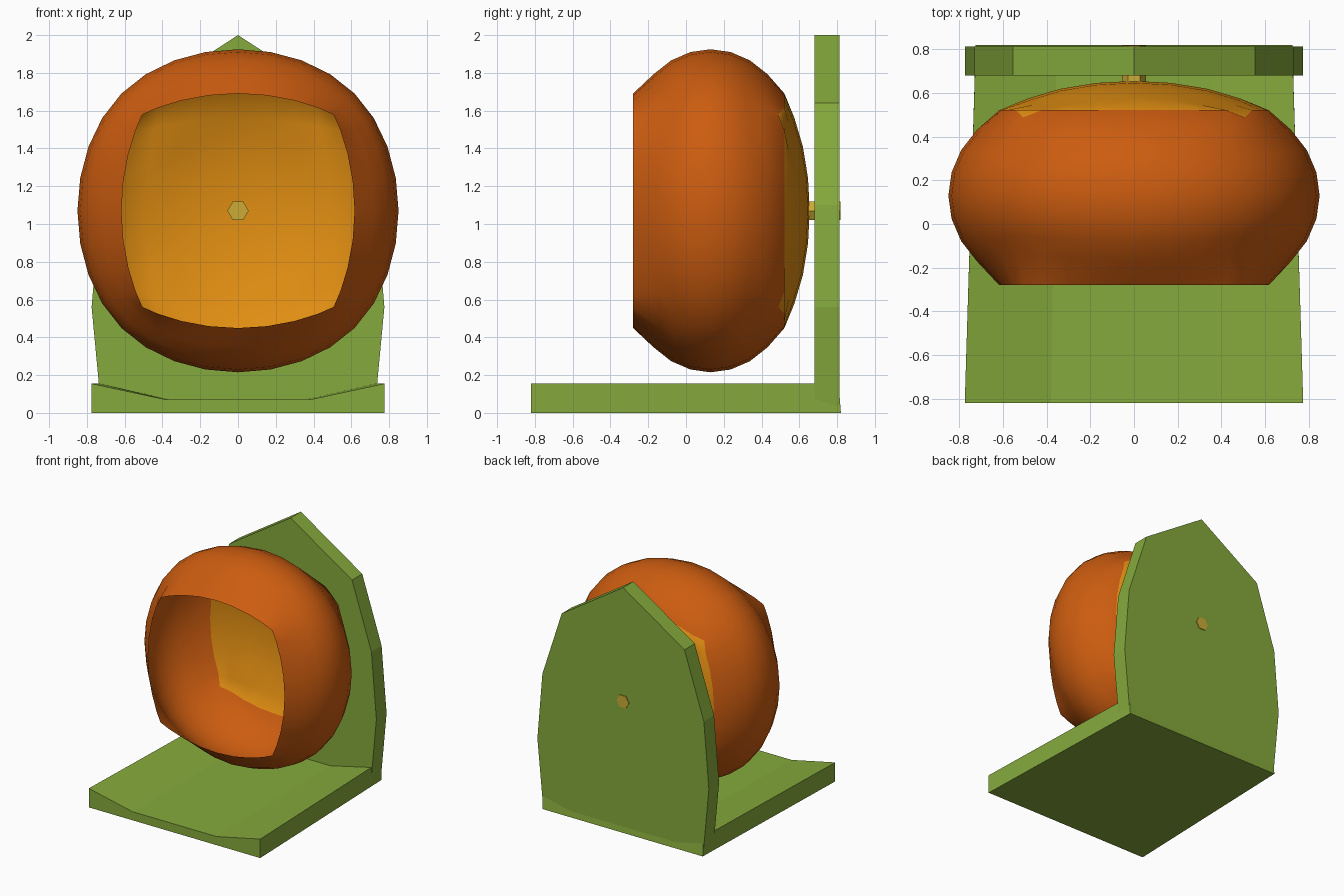
import bpy, bmesh, math

if "Cube" in bpy.data.objects:
    bpy.data.objects.remove(bpy.data.objects["Cube"])


def material(name, rgb):
    m = bpy.data.materials.new(name)
    m.diffuse_color = (*rgb, 1)
    m.use_nodes = True
    m.node_tree.nodes["Principled BSDF"].inputs["Base Color"].default_value = m.diffuse_color
    return m


GREEN = material("leaf green", (0.235, 0.40, 0.045))
ORANGE = material("burnt orange", (0.60, 0.107, 0.005))
AMBER = material("amber", (0.75, 0.27, 0.006))
BRASS = material("brass", (0.60, 0.41, 0.035))


def add_object(name, bm, *mats):
    bmesh.ops.recalc_face_normals(bm, faces=bm.faces)
    mesh = bpy.data.meshes.new(name)
    bm.to_mesh(mesh)
    bm.free()
    for m in mats:
        mesh.materials.append(m)
    ob = bpy.data.objects.new(name, mesh)
    bpy.context.collection.objects.link(ob)
    return ob


def loft(name, front, back, mat):
    """Solid between two outlines of (x, y, z) points."""
    bm = bmesh.new()
    a = [bm.verts.new(p) for p in front]
    b = [bm.verts.new(p) for p in back]
    bm.faces.new(a)
    bm.faces.new(b[::-1])
    for i in range(len(a)):
        j = (i + 1) % len(a)
        bm.faces.new((a[i], b[i], b[j], a[j]))
    return add_object(name, bm, mat)


# base slab: dished top, tapering slightly to the back
def slab_end(half, y_low, y_top):
    return [(-half, y_low, 0), (half, y_low, 0), (half, y_top, 0.155),
            (half * 0.49, y_top, 0.07), (-half * 0.49, y_top, 0.07), (-half, y_top, 0.155)]


loft("base", slab_end(0.775, -0.82, -0.82), slab_end(0.725, 0.82, 0.808), GREEN)

# pointed upright back plate
right = [(0.725, 0.03), (0.775, 0.56), (0.73, 1.10), (0.555, 1.64)]
outline = right + [(0, 2.0)] + [(-x, z) for x, z in right[::-1]]
loft("back_plate", [(x, 0.68, z) for x, z in outline],
     [(x, 0.812, z) for x, z in outline], GREEN)

# bowl: subdivided cube, open at the front, amber rear panel
bm = bmesh.new()
bmesh.ops.create_cube(bm, size=2)
bowl = add_object("bowl", bm, ORANGE, AMBER)
mod = bowl.modifiers.new("round", 'SUBSURF')
mod.levels = 3
bpy.context.view_layer.update()
ev = bowl.evaluated_get(bpy.context.evaluated_depsgraph_get())
bm = bmesh.new()
bm.from_mesh(ev.to_mesh())
ev.to_mesh_clear()
bowl.modifiers.clear()

top = max(v.co.z for v in bm.verts)
front_faces, rear_verts = [], set()
for f in bm.faces:
    c = f.calc_center_median()
    f.material_index = 0
    f.smooth = True
    side = max(abs(c.x), abs(c.z))
    if -c.y > side + 1e-4:
        front_faces.append(f)
    elif c.y > side + 1e-4:
        f.material_index = 1
        rear_verts.update(f.verts)
for v in bm.verts:
    v.co = (v.co.x / top * 0.85, 0.13 + v.co.y / top * 0.525, 1.07 + v.co.z / top * 0.855)
bmesh.ops.delete(bm, geom=front_faces, context='FACES')
# flatten the rim and the edge of the rear panel
for v in bm.verts:
    if v.is_boundary:
        v.co.y = -0.28
    elif v in rear_verts:
        corner = len(v.link_edges) == 3
        v.co.y = 0.488 if corner else max(v.co.y, 0.521)
bm.to_mesh(bowl.data)
bm.free()

# six-sided axle pin from bowl to plate
hexagon = [(0.056 * math.cos(i * math.pi / 3), 1.07 + 0.056 * math.sin(i * math.pi / 3))
           for i in range(6)]
loft("axle_pin", [(x, 0.63, z) for x, z in hexagon],
     [(x, 0.818, z) for x, z in hexagon], BRASS)
